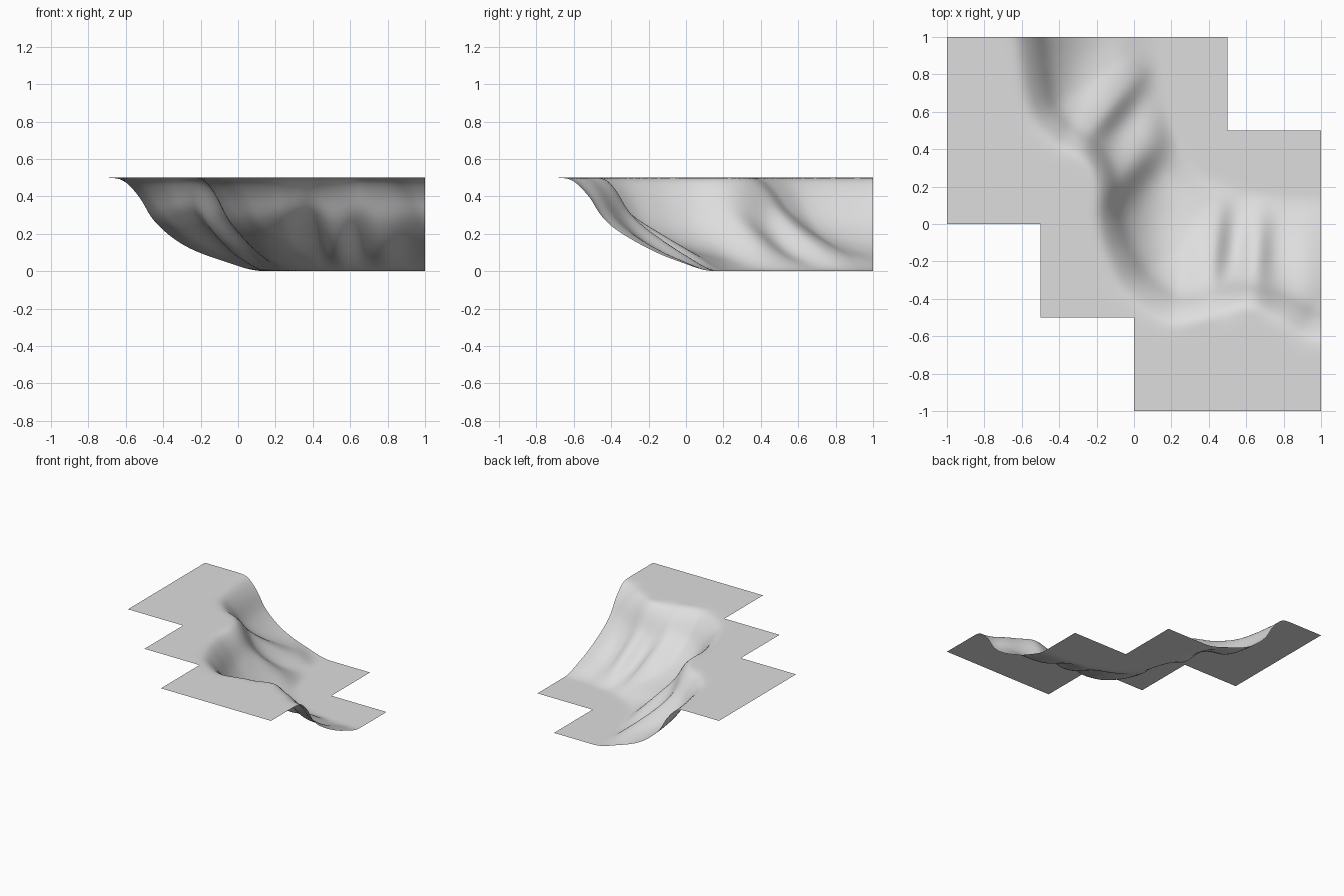
import bpy, bmesh, math
from mathutils import Vector, kdtree

cube = bpy.data.objects.get("Cube")
if cube:
    bpy.data.objects.remove(cube, do_unlink=True)

TOP = 0.5

# Upper rim and lower foot of the cliff, both drawn from the back to the right
RIM = [(-.7, 1.6), (-.7, 1.2), (-.68, .85), (-.61, .55), (-.45, .38), (-.29, .31),
       (-.24, .18), (-.24, 0), (-.2, -.2), (-.09, -.42), (.15, -.6), (.38, -.59),
       (.58, -.5), (.74, -.56), (.9, -.67), (1.2, -.7), (1.6, -.7)]
FOOT = [(.14, 1.6), (.14, 1.2), (.14, .9), (.18, .65), (.24, .44), (.38, .27),
        (.6, .18), (.8, .15), (1.2, .14), (1.6, .14)]

# Drop across the cliff: fraction of the way down, height
PROFILE = [(-.1, 1), (0, 1), (.1, .965), (.2, .79), (.28, .57), (.38, .4), (.5, .26),
           (.65, .14), (.82, .055), (.92, .015), (1, 0), (1.1, 0)]

# Buttresses: upper end, lower end, height, width of gentle and steep sides
RIDGES = [((-.22, .52), (.01, .79), .085, .19, .08),
          ((-.09, .24), (.16, .49), .09, .13, .1),
          ((.38, -.5), (.45, .1), .085, .22, .07),
          ((.64, -.4), (.67, .1), .07, .08, .07),
          ((.92, -.45), (.92, .1), .03, .1, .12)]


def smooth_path(points, steps=30):
    """Smooth curve through the points, as positions with tangents."""
    pts = [Vector(p) for p in points]
    out = []
    for a, b, c, d in zip(pts, pts[1:], pts[2:], pts[3:]):
        for i in range(steps):
            t = i / steps
            out.append(b + (c - a) * t / 2 + (2 * a - 5 * b + 4 * c - d) * t * t / 2
                       + (3 * b - a - 3 * c + d) * t ** 3 / 2)
    return [(p, q - p) for p, q in zip(out, out[1:])]


def side_finder(points):
    """Signed distance to a curve, positive on its left."""
    path = smooth_path(points)
    tree = kdtree.KDTree(len(path))
    for i, (p, _) in enumerate(path):
        tree.insert(p.to_3d(), i)
    tree.balance()

    def signed(q):
        _, i, dist = tree.find(q.to_3d())
        p, tangent = path[i]
        return math.copysign(dist, tangent.cross(q - p))
    return signed


slope_curve = smooth_path(PROFILE, 12)


def drop(t):
    """Smooth cliff profile."""
    for p, step in slope_curve:
        if t <= p.x + step.x:
            return p.y + step.y * (t - p.x) / step.x
    return 0


def ridge_height(q):
    total = 0
    for start, end, height, gentle, steep in RIDGES:
        a, axis = Vector(start), Vector(end) - Vector(start)
        off = axis.normalized().cross(q - a)
        along = (q - a).dot(axis) / axis.length_squared
        beyond = max(0, -along, along - 1) * axis.length
        width = gentle if off > 0 else steep
        total += height * math.exp(-(off / width) ** 2 - (beyond / .12) ** 2)
    return total


rim_side, foot_side = side_finder(RIM), side_finder(FOOT)


def ground_height(q):
    down, up = rim_side(q), -foot_side(q)
    if down <= 0:
        return TOP
    if up <= 0:
        return 0
    t = down / (down + up)
    fade = (4 * t * (1 - t)) ** 1.6
    return min(TOP, TOP * drop(t) + ridge_height(q) * fade)


def outside(c):
    """Corners missing from the stepped tile outline."""
    return ((c.x > .5 and c.y > .5) or (c.x < -.5 and c.y < 0)
            or (c.x < 0 and c.y < -.5))


# Terrain sheet
bm = bmesh.new()
bmesh.ops.create_grid(bm, x_segments=120, y_segments=120, size=1)
bmesh.ops.delete(bm, geom=[f for f in bm.faces if outside(f.calc_center_median())],
                 context='FACES')
for v in bm.verts:
    v.co.z = ground_height(v.co.to_2d())

# Weather the creases, keeping the outline fixed
inner = [v for v in bm.verts if not v.is_boundary]
for _ in range(4):
    bmesh.ops.smooth_vert(bm, verts=inner, factor=.5, use_axis_z=True)
for f in bm.faces:
    f.smooth = True

mesh = bpy.data.meshes.new("cliff_terrain")
bm.to_mesh(mesh)
bm.free()
terrain = bpy.data.objects.new("cliff_terrain", mesh)
bpy.context.collection.objects.link(terrain)

# Stone colour
stone = bpy.data.materials.new("pale_grey_stone")
stone.use_nodes = True
colour = (.73, .73, .73, 1)
stone.diffuse_color = colour
stone.node_tree.nodes["Principled BSDF"].inputs["Base Color"].default_value = colour
mesh.materials.append(stone)
